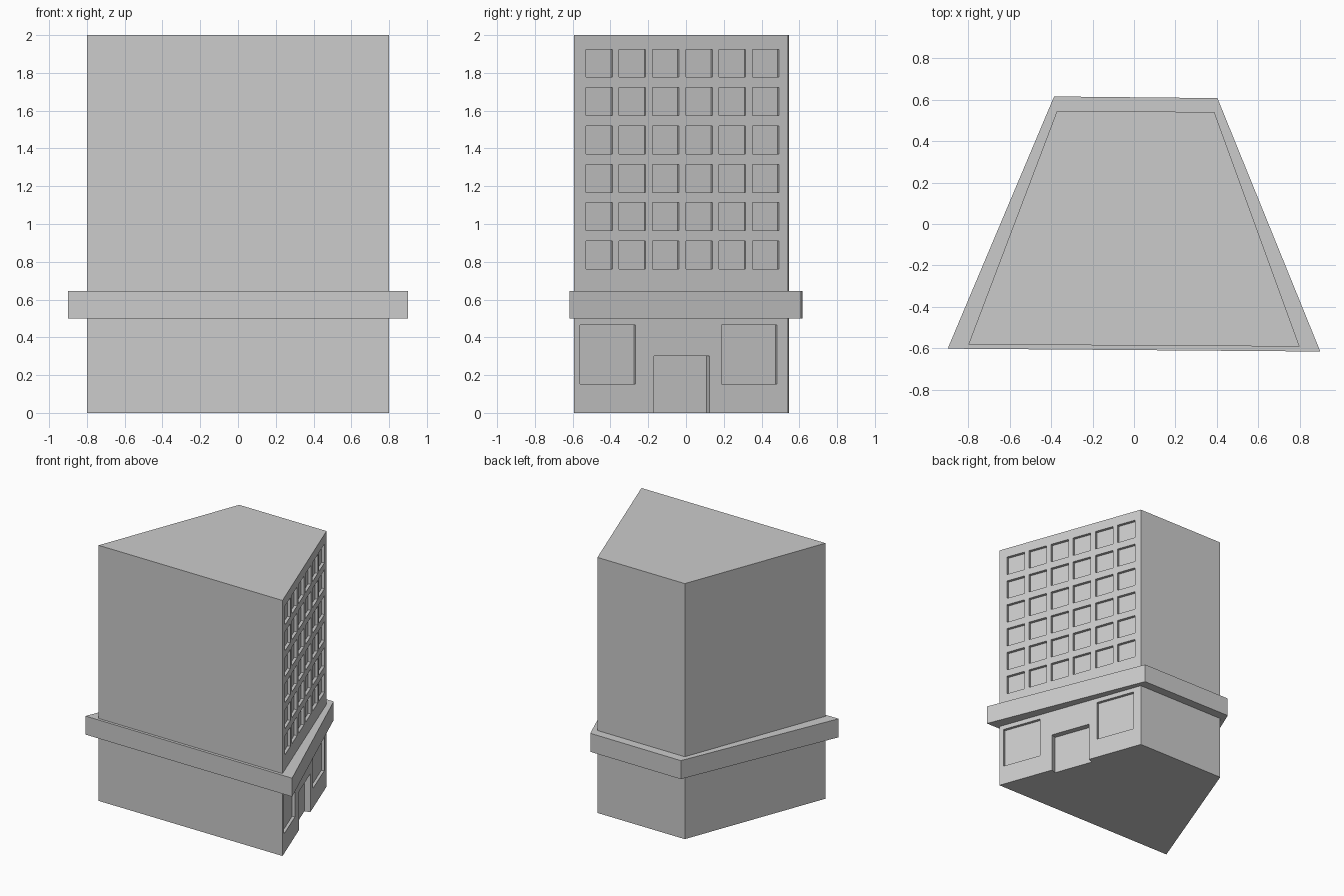
import bpy, bmesh
from mathutils import Vector

if "Cube" in bpy.data.objects:
    bpy.data.objects.remove(bpy.data.objects["Cube"])


def prism(bm, pts, z0, z1):
    """Extrude a flat plan outline from z0 up to z1."""
    face = bm.faces.new([bm.verts.new((x, y, z0)) for x, y in pts])
    ext = bmesh.ops.extrude_face_region(bm, geom=[face])
    verts = [g for g in ext["geom"] if isinstance(g, bmesh.types.BMVert)]
    bmesh.ops.translate(bm, verts=verts, vec=(0, 0, z1 - z0))


def make_object(name, bm):
    bmesh.ops.recalc_face_normals(bm, faces=bm.faces[:])
    mesh = bpy.data.meshes.new(name)
    bm.to_mesh(mesh)
    bm.free()
    obj = bpy.data.objects.new(name, mesh)
    bpy.context.collection.objects.link(obj)
    return obj


# Slightly irregular trapezoid plans
BODY = [(-0.80, -0.582), (0.80, -0.592), (0.388, 0.541), (-0.372, 0.546)]
BELT = [(-0.90, -0.602), (0.90, -0.616), (0.403, 0.608), (-0.386, 0.616)]

# Tower body
bm = bmesh.new()
prism(bm, BODY, 0, 2)
tower = make_object("tower", bm)

# Recess cutters along the slanted right wall
A, B = Vector(BODY[1]), Vector(BODY[2])
along = (B - A).normalized()
normal = Vector((along.y, -along.x))


def recess(bm, y0, y1, z0, z1, depth):
    p, q = (A.lerp(B, (y - A.y) / (B.y - A.y)) for y in (y0, y1))
    out, inn = normal * 0.05, -normal * depth
    prism(bm, [p + inn, p + out, q + out, q + inn], z0, z1)


bm = bmesh.new()
# Upper window grid
for row in range(6):
    for col in range(6):
        y, z = -0.53 + col * 0.1765, 0.762 + row * 0.203
        recess(bm, y, y + 0.14, z, z + 0.148, 0.022)
# Shop windows and door
recess(bm, -0.56, -0.267, 0.153, 0.465, 0.022)
recess(bm, 0.188, 0.482, 0.153, 0.465, 0.022)
recess(bm, -0.17, 0.125, -0.05, 0.30, 0.045)
cutter = make_object("recess_cutter", bm)
cutter.hide_render = True
cutter.hide_set(True)

mod = tower.modifiers.new("recesses", "BOOLEAN")
mod.operation = "DIFFERENCE"
mod.solver = "EXACT"
mod.object = cutter

# Apply the cut and drop the helper
bpy.context.view_layer.objects.active = tower
bpy.ops.object.modifier_apply(modifier=mod.name)
bpy.data.objects.remove(cutter)

# Ledge above the ground floor
bm = bmesh.new()
prism(bm, BELT, 0.50, 0.645)
make_object("ledge", bm)
